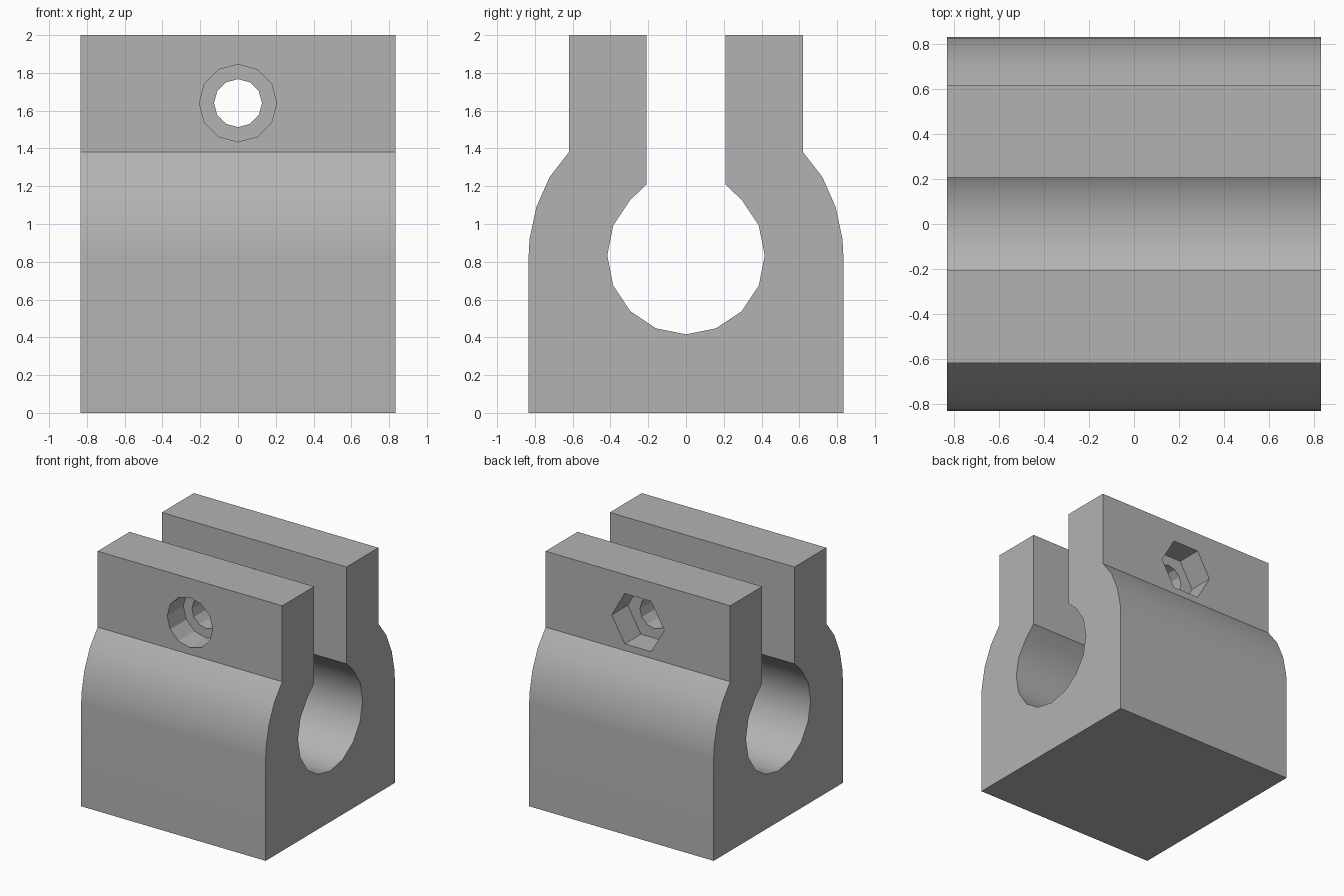
import bpy, bmesh
from math import sin, cos, radians, pi
from mathutils import Matrix

cube = bpy.data.objects.get("Cube")
if cube:
    bpy.data.objects.remove(cube, do_unlink=True)

HALF = 0.833       # half width, half depth and bore axis height
NECK = 0.62        # outer face of the jaws
SLOT = 0.208       # inner face of the jaws
BORE = 0.417
BOLT_Z = 1.64
POCKET = 0.208     # depth of the bolt head and nut pockets

grey = bpy.data.materials.new("plain grey")
grey.use_nodes = True
colour = (0.45, 0.45, 0.45, 1)
grey.diffuse_color = colour
grey.node_tree.nodes["Principled BSDF"].inputs["Base Color"].default_value = colour


def make_object(name, bm):
    bmesh.ops.recalc_face_normals(bm, faces=bm.faces)
    mesh = bpy.data.meshes.new(name)
    bm.to_mesh(mesh)
    bm.free()
    mesh.materials.append(grey)
    obj = bpy.data.objects.new(name, mesh)
    bpy.context.collection.objects.link(obj)
    return obj


def arc(radius, degrees):
    return [(radius * cos(radians(a)), HALF + radius * sin(radians(a))) for a in degrees]


def prism(name, sides, radius, y0, y1, turn=0):
    """Upright polygon hole running along y at bolt height."""
    bm = bmesh.new()
    place = (Matrix.Translation((0, (y0 + y1) / 2, BOLT_Z))
             @ Matrix.Rotation(pi / 2, 4, 'X') @ Matrix.Rotation(turn, 4, 'Z'))
    bmesh.ops.create_cone(bm, cap_ends=True, segments=sides, radius1=radius,
                          radius2=radius, depth=abs(y1 - y0), matrix=place)
    return make_object(name, bm)


# Clamp body: half of the side profile, mirrored and extruded along x
outer = [(HALF, 0), (HALF, HALF)] + arc(HALF, (6, 18, 30)) + [(NECK, 1.38), (NECK, 2)]
inner = [(SLOT, 2), (SLOT, 1.21)] + arc(BORE, (45, 22.5, 0, -22.5, -45, -67.5))
half = outer + inner
profile = half + [(0, HALF - BORE)] + [(-y, z) for y, z in reversed(half)]

bm = bmesh.new()
face = bm.faces.new([bm.verts.new((-HALF, y, z)) for y, z in profile])
ext = bmesh.ops.extrude_face_region(bm, geom=[face], use_keep_orig=True)
moved = [v for v in ext["geom"] if isinstance(v, bmesh.types.BMVert)]
bmesh.ops.translate(bm, verts=moved, vec=(2 * HALF, 0, 0))
body = make_object("clamp_body", bm)

# Bolt hole, round head pocket at the front, hexagonal nut pocket at the back
cutters = [
    prism("bolt_hole_cutter", 12, 0.127, -1, 1),
    prism("head_pocket_cutter", 12, 0.205, -1, -NECK + POCKET),
    prism("nut_pocket_cutter", 6, 0.237, NECK - POCKET, 1, pi / 6),
]
bpy.context.view_layer.objects.active = body
for cutter in cutters:
    cut = body.modifiers.new(cutter.name, 'BOOLEAN')
    cut.operation = 'DIFFERENCE'
    cut.solver = 'EXACT'
    cut.object = cutter
    bpy.ops.object.modifier_apply(modifier=cut.name)
    bpy.data.objects.remove(cutter, do_unlink=True)

# Smooth the bore and shoulders, keep the faceted holes crisp
bpy.ops.object.select_all(action='DESELECT')
body.select_set(True)
bpy.ops.object.shade_smooth_by_angle(angle=radians(25))
